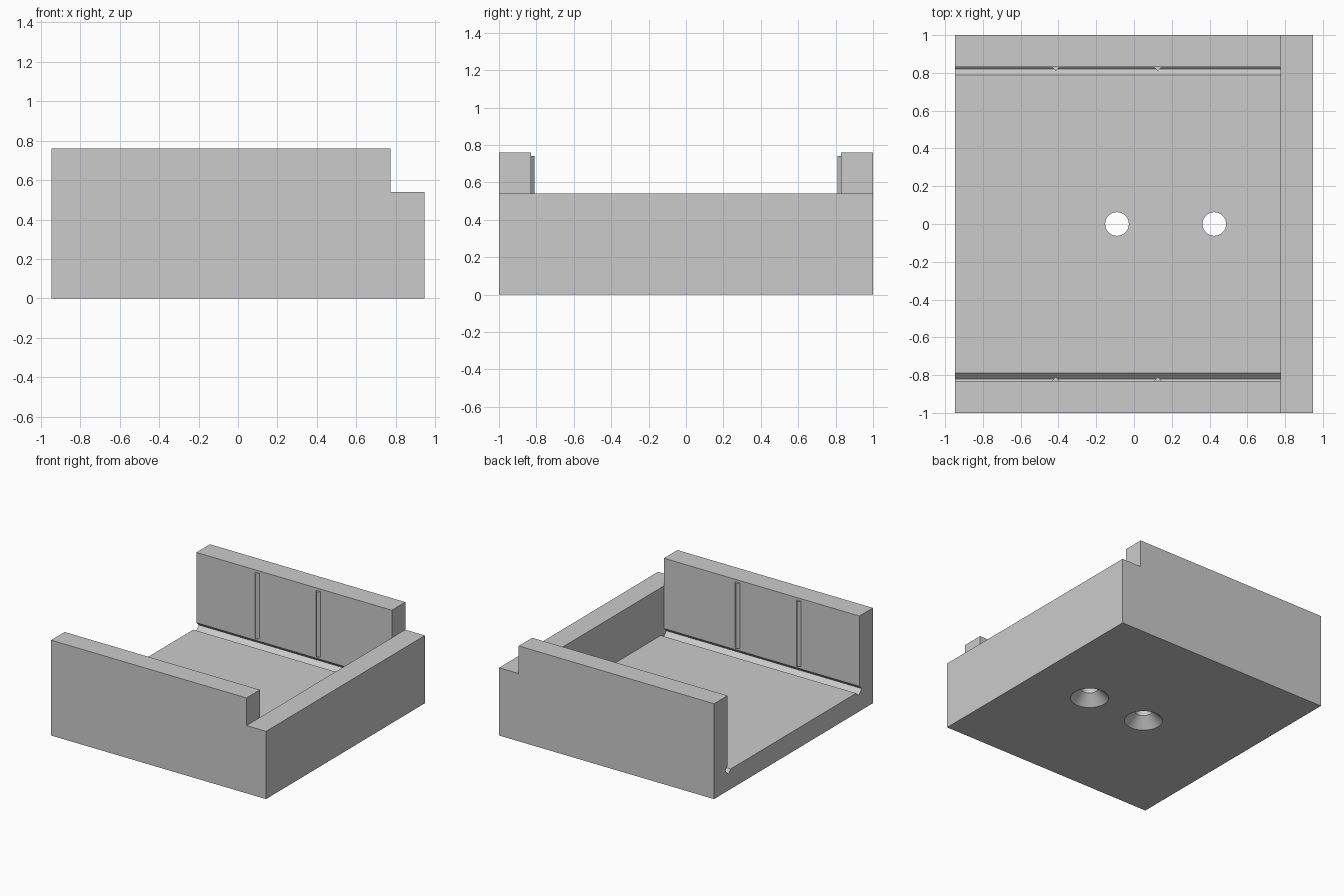
import bpy, bmesh, math
from mathutils import Vector

cube = bpy.data.objects.get("Cube")
if cube:
    bpy.data.objects.remove(cube, do_unlink=True)

# Main dimensions
X0, X_STEP, X1 = -0.9475, 0.775, 0.9475   # open end, inside of end wall, outer end
Y_OUT, Y_IN = 1.0, 0.83                   # side wall faces
TOP, END_TOP, FLOOR = 0.76, 0.54, 0.16
HOLES, RIDGES = (-0.09, 0.425), (-0.413, 0.127)

grey = bpy.data.materials.new("plain_grey")
grey.use_nodes = True
grey.diffuse_color = (0.6, 0.6, 0.6, 1)
grey.node_tree.nodes["Principled BSDF"].inputs["Base Color"].default_value = (0.6, 0.6, 0.6, 1)


def finish(name, bm):
    bmesh.ops.recalc_face_normals(bm, faces=bm.faces)
    mesh = bpy.data.meshes.new(name)
    bm.to_mesh(mesh)
    bm.free()
    mesh.materials.append(grey)
    obj = bpy.data.objects.new(name, mesh)
    bpy.context.collection.objects.link(obj)
    return obj


def prism(name, points, along):
    """Extrude a closed outline of 3D points along a vector."""
    bm = bmesh.new()
    face = bm.faces.new([bm.verts.new(p) for p in points])
    result = bmesh.ops.extrude_face_region(bm, geom=[face], use_keep_orig=True)
    moved = [v for v in result["geom"] if isinstance(v, bmesh.types.BMVert)]
    bmesh.ops.translate(bm, verts=moved, vec=Vector(along))
    return finish(name, bm)


def lathe(name, x, profile, steps=48):
    """Closed turned solid from (radius, height) pairs."""
    bm = bmesh.new()
    rings = [[bm.verts.new((x + r * math.cos(a), r * math.sin(a), z))
              for a in (math.tau * i / steps for i in range(steps))]
             for r, z in profile]
    for low, high in zip(rings, rings[1:]):
        for i in range(steps):
            j = (i + 1) % steps
            bm.faces.new((low[i], low[j], high[j], high[i]))
    bm.faces.new(rings[0])
    bm.faces.new(rings[-1])
    return finish(name, bm)


def combine(target, tool, operation):
    mod = target.modifiers.new(operation.title(), "BOOLEAN")
    mod.operation, mod.object, mod.solver = operation, tool, "EXACT"
    bpy.ops.object.select_all(action="DESELECT")
    bpy.context.view_layer.objects.active = target
    target.select_set(True)
    bpy.ops.object.modifier_apply(modifier=mod.name)
    bpy.data.objects.remove(tool, do_unlink=True)


# Channel cross-section with slanted relief slots in the inner corners
half = [(Y_OUT, 0), (Y_OUT, TOP), (Y_IN, TOP),
        (Y_IN, FLOOR + 0.04), (Y_IN + 0.03, FLOOR + 0.01),
        (Y_IN - 0.01, FLOOR - 0.03), (Y_IN - 0.04, FLOOR)]
outline = half + [(-y, z) for y, z in reversed(half)]
tray = prism("tray_body", [(X0, y, z) for y, z in outline], (X_STEP - X0, 0, 0))

# Lower wall closing one end
end_wall = prism("end_wall", [(X_STEP, -Y_OUT, 0), (X_STEP, Y_OUT, 0),
                              (X_STEP, Y_OUT, END_TOP), (X_STEP, -Y_OUT, END_TOP)],
                 (X1 - X_STEP, 0, 0))
combine(tray, end_wall, "UNION")

# Countersunk screw holes, wide side underneath
for x in HOLES:
    cutter = lathe("hole_cutter", x, [(0.16, -0.02), (0.0625, 0.0775), (0.0625, 0.3)])
    cutter.hide_render = True
    combine(tray, cutter, "DIFFERENCE")

bpy.ops.object.select_all(action="DESELECT")
bpy.context.view_layer.objects.active = tray
tray.select_set(True)
bpy.ops.object.shade_smooth_by_angle(angle=math.radians(30))

# Small triangular guide ridges on both inner walls
for side, label in ((1, "back"), (-1, "front")):
    for n, x in enumerate(RIDGES, 1):
        prism(f"{label}_guide_ridge_{n}",
              [(x - 0.02, side * Y_IN, 0.22), (x + 0.02, side * Y_IN, 0.22),
               (x, side * (Y_IN - 0.02), 0.22)], (0, 0, 0.52))
